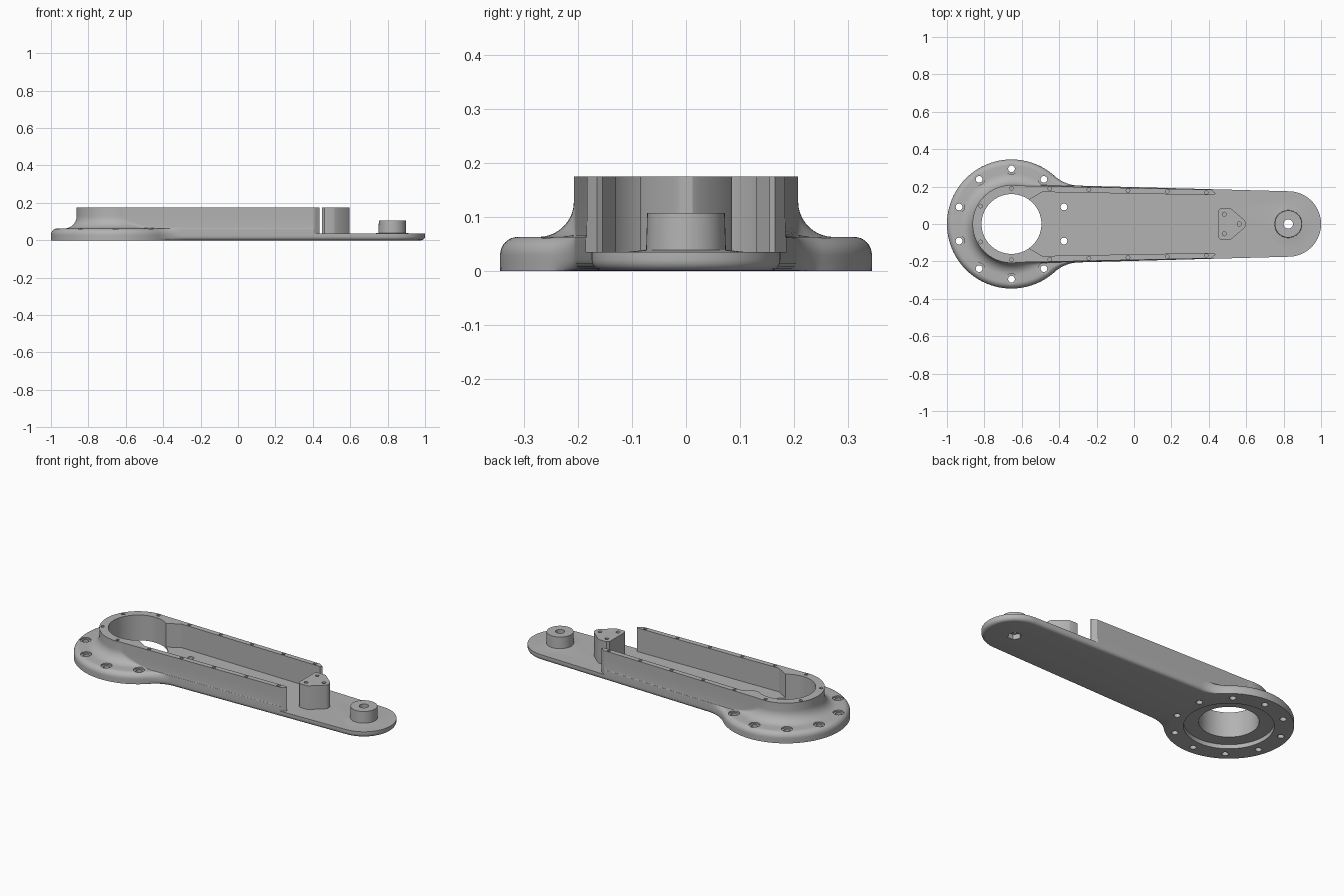
import bpy, bmesh
from math import sin, cos, pi, atan2, sqrt, radians

cube = bpy.data.objects.get("Cube")
if cube:
    bpy.data.objects.remove(cube)

HUB, TIP = -0.655, 0.825      # centres of the two round ends
FLOOR, TOP = 0.035, 0.175     # plate thickness, wall height
HALF, TIP_R, BLEND = 0.205, 0.175, 0.2

grey = bpy.data.materials.new("machined grey")
grey.use_nodes = True
colour = (0.45, 0.45, 0.45, 1)
grey.diffuse_color = colour
grey.node_tree.nodes["Principled BSDF"].inputs["Base Color"].default_value = colour


def loft(name, layers):
    """Closed solid from stacked loops of equal length."""
    bm = bmesh.new()
    rings = [[bm.verts.new(p) for p in loop] for loop in layers]
    n = len(rings[0])
    for a, b in zip(rings, rings[1:]):
        for i in range(n):
            j = (i + 1) % n
            bm.faces.new((a[i], a[j], b[j], b[i]))
    bm.faces.new(rings[0])
    bm.faces.new(rings[-1])
    bmesh.ops.recalc_face_normals(bm, faces=bm.faces)
    mesh = bpy.data.meshes.new(name)
    bm.to_mesh(mesh)
    bm.free()
    mesh.materials.append(grey)
    ob = bpy.data.objects.new(name, mesh)
    bpy.context.collection.objects.link(ob)
    return ob


def prism(name, outline, z0, z1):
    return loft(name, [[(x, y, z) for x, y in outline] for z in (z0, z1)])


def circle(x, y, r, n=32):
    return [(x + r * cos(2 * pi * i / n), y + r * sin(2 * pi * i / n)) for i in range(n)]


def mirrored(half):
    return half + [(x, -y) for x, y in reversed(half)]


def combine(target, tool, operation):
    mod = target.modifiers.new(tool.name, "BOOLEAN")
    mod.operation, mod.solver, mod.object = operation, "EXACT", tool
    bpy.context.view_layer.objects.active = target
    bpy.ops.object.modifier_apply(modifier=mod.name)
    bpy.data.objects.remove(tool)


def drill(x, y, r, z0, z1, n=20):
    combine(arm, prism("cutter", circle(x, y, r, n), z0, z1), "DIFFERENCE")


def body_loop(z, r, inset):
    """Round flange blended by a concave arc into the tapered arm."""
    h, tip = HALF - inset, TIP_R - inset
    dx = sqrt((r + BLEND) ** 2 - (h + BLEND) ** 2)
    a = atan2(h + BLEND, dx)
    half = []
    for i in range(40):
        t = pi - (i + 0.5) / 39.5 * (pi - a)
        half.append((HUB + r * cos(t), r * sin(t)))
    for i in range(1, 15):
        t = (pi + a) + i / 14 * (pi / 2 - a)
        half.append((HUB + dx + BLEND * cos(t), h + BLEND + BLEND * sin(t)))
    for i in range(24):
        t = pi / 2 * (1 - (i + 0.02) / 24)
        half.append((TIP + tip * cos(t), tip * sin(t)))
    return [(x, y, z) for x, y in mirrored(half)]


# Body: rounded lower edge, flange with rounded rim, concave fillet, upright wall
R, RIM, LEDGE, FILLET = 0.345, 0.033, 0.063, 0.066
NECK = 0.208
profile = []
for i in range(6):
    t = i / 5 * pi / 2
    profile.append((0.02 * (1 - cos(t)) if i else 0, R, 0.02 * (1 - sin(t))))
for i in range(9):
    t = i / 8 * pi / 2
    profile.append((LEDGE - RIM + RIM * sin(t), R - RIM + RIM * cos(t), 0))
for i in range(11):
    t = i / 10 * pi / 2
    profile.append((LEDGE + FILLET * (1 - cos(t)), NECK + FILLET * (1 - sin(t)), 0))
profile.append((TOP, NECK, 0))
arm = loft("arm_body", [body_loop(*layer) for layer in profile])

# Long pocket between the walls, opening to the bare tip
pocket = mirrored([(-0.6, 0.11), (-0.56, 0.13), (-0.49, 0.171), (0.39, 0.155), (0.43, 0.155),
                   (0.437, 0.165), (0.405, 0.187), (0.405, 0.5), (1.2, 0.5)])
combine(arm, prism("cutter", pocket, FLOOR, 0.4), "DIFFERENCE")

# Hub bore and the shallow recess beneath it
drill(HUB, 0, 0.16, -0.1, 0.4, 80)
drill(HUB, 0, 0.24, -0.1, 0.025, 80)

# Ten flange bolt holes, counterbored except the two inside the pocket
for i in range(10):
    t = radians(18 + 36 * i)
    x, y = HUB + 0.295 * cos(t), 0.295 * sin(t)
    drill(x, y, 0.018, -0.1, 0.1)
    if x < -0.45:
        drill(x, y, 0.03, 0.055, 0.3)

# Screw holes along the wall tops
screws = [(HUB, 0.191), (-0.82, 0.096)]
screws += [(-0.45 + 0.209 * i, 0.189 - 0.005 * i) for i in range(5)]
for x, y in screws:
    for side in (1, -1):
        drill(x, side * y, 0.01, 0.11, 0.3, 12)

# Three-cornered mounting post
post = mirrored([(0.45, 0.073), (0.462, 0.085), (0.51, 0.085), (0.52, 0.081),
                 (0.588, 0.023), (0.595, 0.012)])
combine(arm, prism("mounting_post", post, 0.02, TOP), "UNION")
for x, y in ((0.483, 0.052), (0.483, -0.052), (0.563, 0)):
    drill(x, y, 0.011, 0.11, 0.3, 12)

# Pivot boss with a low skirt, through hole and hexagonal nut seat
boss = [(0.02, 0.11), (FLOOR, 0.11), (0.039, 0.074), (0.107, 0.072)]
combine(arm, loft("pivot_boss", [[(x, y, z) for x, y in circle(TIP, 0, r, 48)]
                                 for z, r in boss]), "UNION")
drill(TIP, 0, 0.025, -0.1, 0.3, 24)
drill(TIP, 0, 0.038, -0.1, 0.03, 6)

bpy.ops.object.select_all(action="DESELECT")
arm.select_set(True)
bpy.context.view_layer.objects.active = arm
bpy.ops.object.shade_smooth_by_angle(angle=radians(30))
